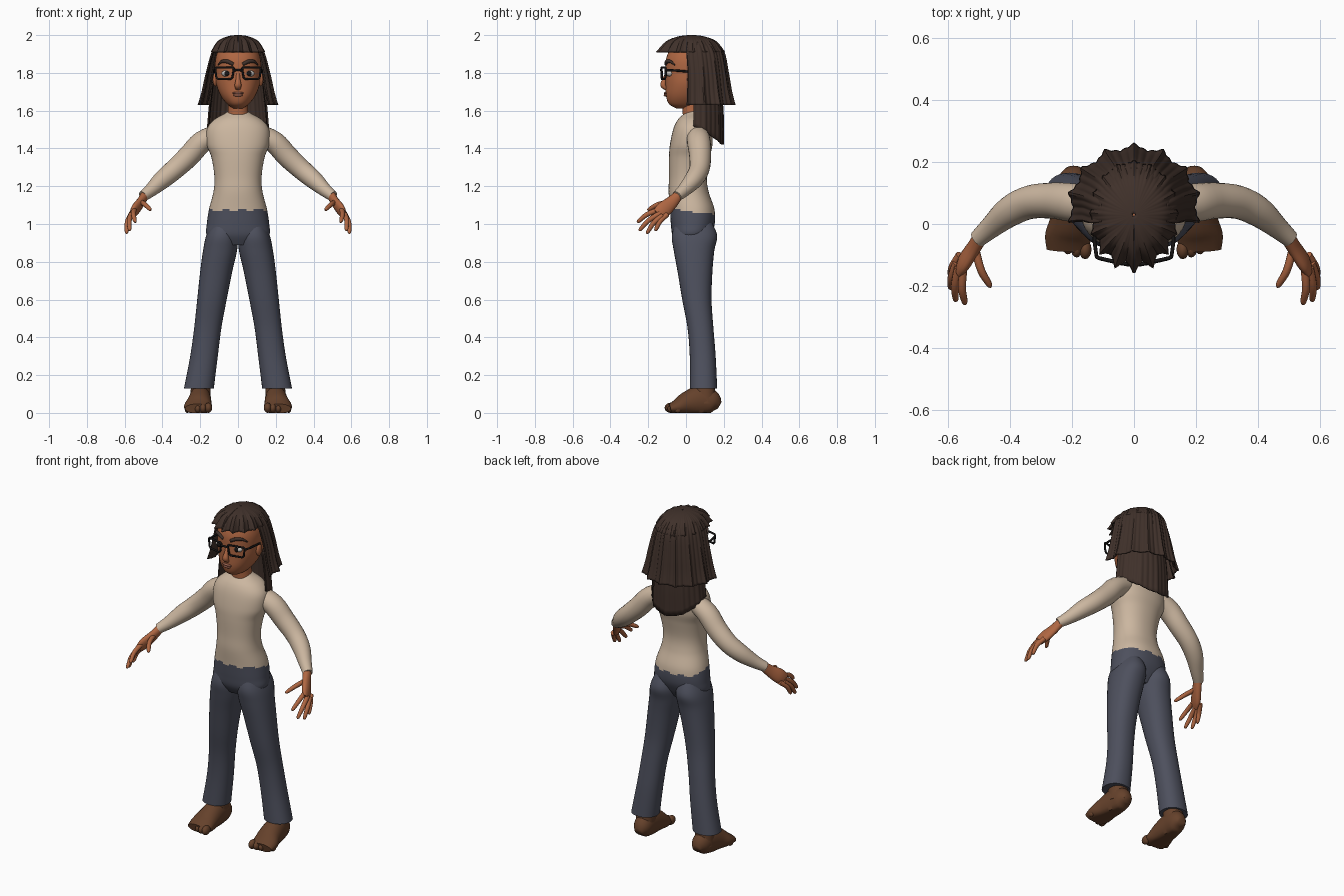
import bpy, bmesh, math
from mathutils import Vector

if "Cube" in bpy.data.objects:
    bpy.data.objects.remove(bpy.data.objects["Cube"], do_unlink=True)


def material(name, r, g, b):
    m = bpy.data.materials.new(name)
    m.use_nodes = True
    m.diffuse_color = (r, g, b, 1)
    m.node_tree.nodes["Principled BSDF"].inputs["Base Color"].default_value = (r, g, b, 1)
    return m


SHIRT = material("cream shirt", .60, .47, .35)
PANTS = material("slate trousers", .075, .08, .11)
HAIR = material("dark brown hair", .05, .03, .023)
SKIN = material("warm skin", .43, .135, .055)
FEET = material("brown feet", .13, .053, .024)
BLACK = material("black frames", .008, .007, .007)
WHITE = material("eye white", .55, .52, .48)
LIPS = material("lips", .30, .11, .07)
SIDES = (("left", 1), ("right", -1))


def finish(name, bm, mats, angle=50):
    bmesh.ops.recalc_face_normals(bm, faces=bm.faces)
    mesh = bpy.data.meshes.new(name)
    bm.to_mesh(mesh)
    bm.free()
    for m in mats:
        mesh.materials.append(m)
    for p in mesh.polygons:
        p.use_smooth = True
    mesh.set_sharp_from_angle(angle=math.radians(angle))
    ob = bpy.data.objects.new(name, mesh)
    bpy.context.collection.objects.link(ob)
    return ob


def smooth_rows(rows, steps):
    """Catmull-Rom through rows of numbers."""
    out = []
    for i in range(len(rows) - 1):
        quad = (rows[max(i - 1, 0)], rows[i], rows[i + 1], rows[min(i + 2, len(rows) - 1)])
        for k in range(steps):
            t = k / steps
            out.append([.5 * (2 * b + (c - a) * t + (2 * a - 5 * b + 4 * c - d) * t * t
                              + (3 * b - a - 3 * c + d) * t ** 3) for a, b, c, d in zip(*quad)])
    return out + [list(rows[-1])]


def loft(name, rings, mats, caps=True, closed=True, rule=None, angle=50):
    bm = bmesh.new()
    vs = [[bm.verts.new(p) for p in ring] for ring in rings]
    n = len(vs[0])
    for a, b in zip(vs, vs[1:]):
        for i in range(n if closed else n - 1):
            j = (i + 1) % n
            f = bm.faces.new((a[i], a[j], b[j], b[i]))
            if rule:
                f.material_index = rule(f.calc_center_median())
    if caps:
        bm.faces.new(vs[0])
        bm.faces.new(vs[-1]).material_index = len(mats) - 1
    return finish(name, bm, mats, angle)


def stack(name, rows, mats, s=1, n=32, steps=5, power=.9, rule=None):
    """Level rings: height, centre x, half width, front y, back y."""
    rings = []
    for z, cx, hx, yf, yb in smooth_rows(rows, steps):
        ring = []
        for i in range(n):
            a = math.tau * i / n
            c, d = math.cos(a), math.sin(a)
            c, d = (math.copysign(abs(v) ** power, v) for v in (c, d))
            ring.append((s * cx + hx * c, (yf + yb) / 2 + (yb - yf) / 2 * d, z))
        rings.append(ring)
    return loft(name, rings, mats, rule=rule)


def tube(name, rows, mat, s=1, n=16, steps=4, floor=-1):
    """Rings across a path: x, y, z and two radii."""
    rows = smooth_rows(rows, steps)
    pts = [Vector((s * r[0], r[1], r[2])) for r in rows]
    rings = []
    for i, (p, r) in enumerate(zip(pts, rows)):
        t = (pts[min(i + 1, len(pts) - 1)] - pts[max(i - 1, 0)]).normalized()
        u = t.cross(Vector((1, 0, 0))).normalized()
        v = u.cross(t)
        ring = [p + u * r[3] * math.cos(a) + v * r[4] * math.sin(a)
                for a in (math.tau * k / n for k in range(n))]
        rings.append([(q.x, q.y, max(q.z, floor)) for q in ring])
    return loft(name, rings, [mat])


def ball(name, at, size, mat):
    bm = bmesh.new()
    bmesh.ops.create_uvsphere(bm, u_segments=16, v_segments=10, radius=1)
    bmesh.ops.scale(bm, vec=size, verts=bm.verts)
    bmesh.ops.translate(bm, vec=at, verts=bm.verts)
    return finish(name, bm, [mat])


def wire(name, pts, radius, mat, cyclic=False):
    cu = bpy.data.curves.new(name, "CURVE")
    cu.dimensions = "3D"
    cu.bevel_depth = radius
    cu.bevel_resolution = 2
    sp = cu.splines.new("POLY")
    sp.points.add(len(pts) - 1)
    for p, co in zip(sp.points, pts):
        p.co = (*co, 1)
    sp.use_cyclic_u = cyclic
    cu.materials.append(mat)
    ob = bpy.data.objects.new(name, cu)
    bpy.context.collection.objects.link(ob)


def hair(name, rows, start, locks, amp, front_only=0, drop=0):
    """Ridged sheet of locks: height, half width, front y, back y; angle 0 faces front."""
    rows = smooth_rows(rows, 4)
    n = locks * 12
    rings = []
    for k, (z, hx, yf, yb) in enumerate(rows):
        f = k / (len(rows) - 1)
        ring = []
        for i in range(n + 1):
            a = start + (math.tau - 2 * start) * i / n
            ridge = 1 - abs(math.sin(locks * a / 2))
            w = 1 - front_only + front_only * max(0, math.cos(a))
            g = 1 + amp * w * (.15 + .85 * f) * ridge + .012 * math.cos(3 * locks * a)
            ring.append((hx * g * math.sin(a), (yf + yb) / 2 - (yb - yf) / 2 * g * math.cos(a),
                         z - f * drop * (.5 - .5 * math.cos(a)) ** 2))
        rings.append(ring)
    ob = loft(name, rings, [HAIR], caps=False, closed=False, angle=35)
    mod = ob.modifiers.new("thickness", "SOLIDIFY")
    mod.thickness = .008
    mod.offset = 0


# Torso: shirt above an uneven hem, trousers below
stack("torso", [(1.6, 0, .05, .0, .09), (1.585, 0, .07, -.01, .1), (1.55, 0, .13, -.045, .13),
                (1.5, 0, .165, -.068, .14), (1.42, 0, .165, -.085, .14), (1.35, 0, .14, -.09, .125),
                (1.25, 0, .125, -.09, .11), (1.17, 0, .13, -.092, .12), (1.08, 0, .153, -.085, .15),
                (1.0, 0, .165, -.08, .152), (.94, 0, .165, -.072, .13), (.89, 0, .11, -.045, .1)],
      [SHIRT, PANTS], n=48, steps=8,
      rule=lambda c: int(c.z < 1.075 - .15 * max(c.y, 0) + .006 * math.sin(70 * c.x)))

# Limbs
FINGERS = {"index": ((.55, -.145, 1.075), (.545, -.26, 1.01)), "middle": ((.565, -.14, 1.055), (.575, -.25, .965)),
           "ring": ((.57, -.125, 1.045), (.592, -.21, .95)), "little": ((.56, -.1, 1.05), (.594, -.165, .965)),
           "thumb": ((.51, -.085, 1.115), (.462, -.205, 1.075))}
for side, s in SIDES:
    tube(side + "_sleeve", [(.1, .06, 1.48, .055, .05), (.19, .068, 1.435, .062, .058), (.26, .075, 1.36, .058, .058),
                            (.335, .07, 1.29, .054, .054), (.4, .04, 1.235, .049, .049),
                            (.46, -.01, 1.18, .036, .036), (.503, -.048, 1.147, .028, .028)], SHIRT, s, 24)
    tube(side + "_palm", [(.492, -.038, 1.155, .025, .023), (.515, -.075, 1.115, .034, .022),
                          (.545, -.12, 1.075, .042, .021), (.562, -.15, 1.05, .032, .013)], SKIN, s)
    for finger, ends in FINGERS.items():
        a, b = Vector(ends[0]), Vector(ends[1])
        mid = a.lerp(b, .5) + Vector((.006, -.004, .008))
        path = [(*a, .014, .014), (*mid, .013, .013), (*a.lerp(b, .9), .01, .01), (*b, .003, .003)]
        tube(f"{side}_{finger}_finger", path, SKIN, s, 10)

    stack(side + "_trouser_leg",
          [(1.02, .08, .055, -.05, .13), (.94, .085, .083, -.075, .165), (.86, .095, .09, -.065, .15),
           (.75, .115, .085, -.045, .14), (.6, .138, .078, -.02, .135), (.45, .16, .072, .008, .145),
           (.3, .18, .073, .02, .157), (.13, .207, .079, .02, .165)], [PANTS], s)

    tube(side + "_foot", [(.195, .178, .04, .02, .025), (.195, .145, .055, .06, .05), (.2, .08, .065, .08, .058),
                          (.205, .01, .05, .065, .066), (.212, -.04, .032, .046, .074),
                          (.215, -.085, .022, .026, .066)], FEET, s, 20, floor=0)
    stack(side + "_ankle", [(.2, .195, .05, .05, .145), (.05, .2, .055, .04, .16)], [FEET], s)
    for i in range(5):
        r = .027 - .0025 * i
        ball(f"{side}_toe_{i + 1}", (s * (.157 + .028 * i), -.082 + .004 * i * i * .6, r), (r * .75, r * 1.15, r), FEET)

# Head and neck
stack("neck", [(1.56, 0, .06, -.015, .1), (1.62, 0, .052, -.02, .09), (1.7, 0, .052, -.02, .09)], [SKIN])
stack("head", [(1.612, 0, .025, -.05, .05), (1.635, 0, .058, -.09, .09), (1.68, 0, .092, -.106, .13),
               (1.74, 0, .115, -.108, .16), (1.8, 0, .12, -.108, .17), (1.87, 0, .12, -.106, .17),
               (1.93, 0, .098, -.08, .145), (1.965, 0, .05, -.03, .09)], [SKIN], n=40)
tube("nose", [(0, -.1, 1.8, .008, .009), (0, -.113, 1.765, .012, .012), (0, -.12, 1.735, .016, .018),
              (0, -.104, 1.715, .008, .014)], SKIN)
ball("upper_lip", (0, -.106, 1.693), (.03, .011, .007), LIPS)
ball("lower_lip", (0, -.106, 1.682), (.025, .012, .008), LIPS)
for side, s in SIDES:
    ball(side + "_ear", (s * .12, .03, 1.765), (.014, .024, .036), SKIN)
    ball(side + "_eye", (s * .06, -.085, 1.797), (.028, .019, .017), WHITE)
    ball(side + "_iris", (s * .06, -.1, 1.797), (.013, .007, .014), BLACK)
    tube(side + "_eyebrow", [(.025, -.106, 1.845, .009, .009), (.055, -.1, 1.86, .011, .01),
                             (.085, -.082, 1.86, .008, .008), (.106, -.06, 1.842, .003, .003)], HAIR, s, 10)

    # Glasses
    rim = [(.022, 1.822), (.028, 1.828), (.114, 1.828), (.12, 1.822), (.115, 1.777),
           (.106, 1.768), (.04, 1.768), (.03, 1.775)]
    wire(side + "_glasses_rim", [(s * x, -.13 + 1.6 * x * x, z) for x, z in rim], .006, BLACK, True)
    wire(side + "_glasses_temple", [(s * .12, -.107, 1.815), (s * .127, -.06, 1.813), (s * .126, .03, 1.805)],
         .006, BLACK)
wire("glasses_bridge", [(-.024, -.13, 1.813), (0, -.133, 1.816), (.024, -.13, 1.813)], .006, BLACK)

# Hair: crown with fringe, flared outer layer, longer under layer
hair("hair_crown", [(1.997, .004, .026, .034), (1.99, .05, -.03, .09), (1.965, .1, -.085, .152),
                    (1.91, .132, -.122, .193)], 0, 16, .21, front_only=.75)
hair("hair_outer_layer", [(1.96, .102, -.08, .153), (1.91, .133, -.11, .193), (1.8, .16, -.11, .212),
                          (1.7, .178, -.12, .225), (1.63, .194, -.13, .238)], 1.33, 14, .1)
hair("hair_under_layer", [(1.75, .135, -.08, .18), (1.65, .148, -.08, .19), (1.54, .158, -.08, .19)],
     1.45, 10, .05, drop=.12)
